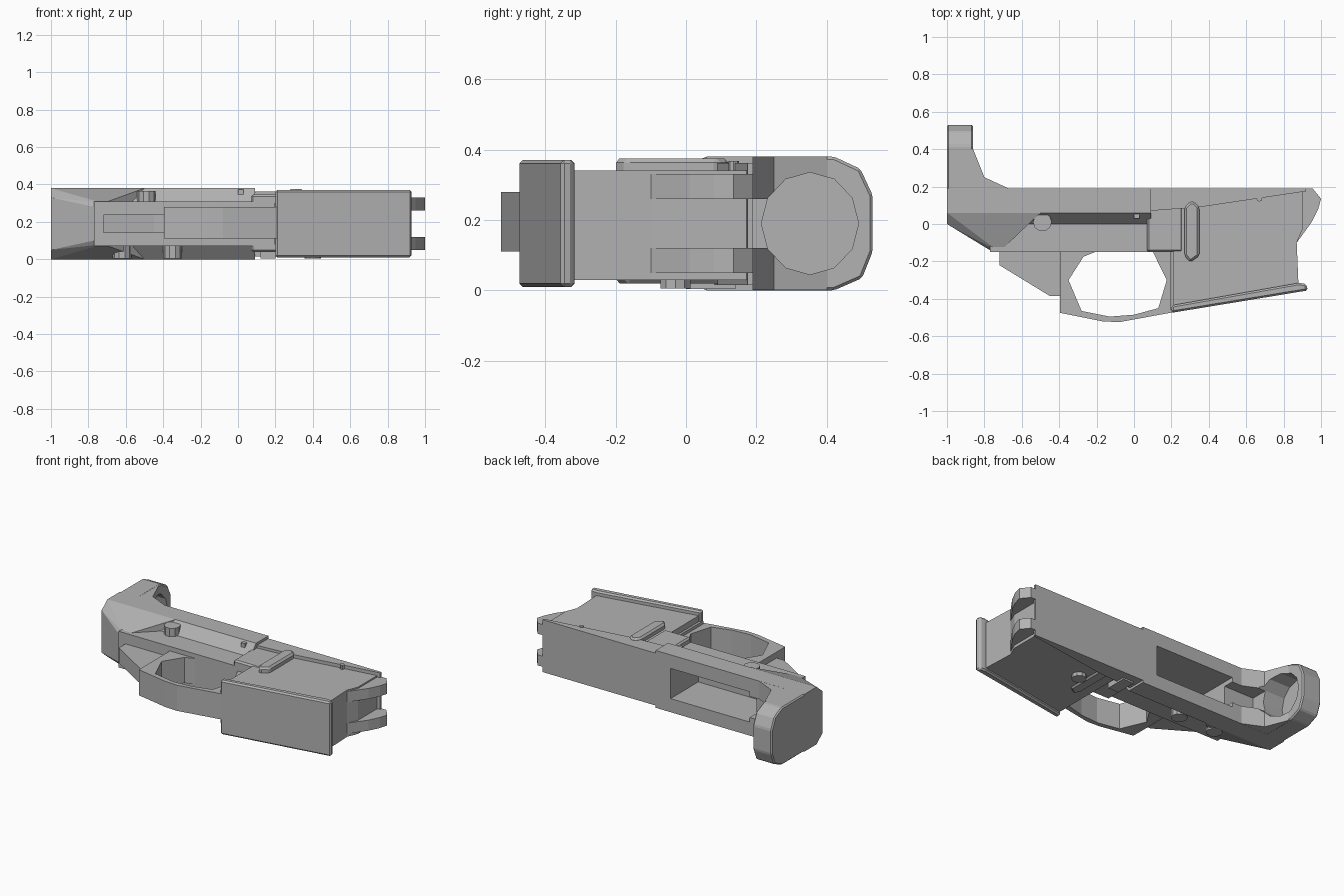
import bpy
import bmesh
from math import cos, sin, tau

cube = bpy.data.objects.get("Cube")
if cube:
    bpy.data.objects.remove(cube, do_unlink=True)

grey = bpy.data.materials.new("plain grey")
grey.use_nodes = True
GREY = (0.45, 0.45, 0.45, 1)
grey.diffuse_color = GREY
grey.node_tree.nodes["Principled BSDF"].inputs["Base Color"].default_value = GREY

MID = 0.19  # middle of the thickness


def finish(name, bm):
    bmesh.ops.recalc_face_normals(bm, faces=bm.faces)
    mesh = bpy.data.meshes.new(name)
    bm.to_mesh(mesh)
    bm.free()
    mesh.materials.append(grey)
    obj = bpy.data.objects.new(name, mesh)
    bpy.context.collection.objects.link(obj)
    return obj


def prism(name, outline, low, high, axis="z", bevel=0):
    """Extrude an outline: xy points along z, or yz points along x."""
    def place(p, h):
        return (p[0], p[1], h) if axis == "z" else (h, p[0], p[1])
    bm = bmesh.new()
    a = [bm.verts.new(place(p, low)) for p in outline]
    b = [bm.verts.new(place(p, high)) for p in outline]
    bm.faces.new(a)
    bm.faces.new(b[::-1])
    for i in range(len(a)):
        j = (i + 1) % len(a)
        bm.faces.new((a[i], b[i], b[j], a[j]))
    if bevel:
        bmesh.ops.recalc_face_normals(bm, faces=bm.faces)
        bmesh.ops.bevel(bm, geom=bm.edges[:], offset=bevel, segments=1, affect="EDGES")
    return finish(name, bm)


def box(name, x, y, z, bevel=0):
    return prism(name, [(x[0], y[0]), (x[1], y[0]), (x[1], y[1]), (x[0], y[1])],
                 z[0], z[1], bevel=bevel)


def disc(name, x, y, r, low, high, sides=10):
    ring = [(x + r * cos(tau * i / sides), y + r * sin(tau * i / sides)) for i in range(sides)]
    return prism(name, ring, low, high)


def hull(name, points):
    """Convex solid, mirrored through the thickness: (x, y, half thickness)."""
    bm = bmesh.new()
    for x, y, half in points:
        for side in (-1, 1):
            bm.verts.new((x, y, MID + side * half))
    out = bmesh.ops.convex_hull(bm, input=bm.verts)
    loose = [v for v in set(out["geom_interior"] + out["geom_unused"])
             if isinstance(v, bmesh.types.BMVert)]
    bmesh.ops.delete(bm, geom=loose, context="VERTS")
    bmesh.ops.dissolve_limit(bm, angle_limit=0.01, verts=bm.verts, edges=bm.edges)
    return finish(name, bm)


def combine(target, tool, operation):
    bpy.context.view_layer.objects.active = target
    mod = target.modifiers.new("cut", "BOOLEAN")
    mod.operation = operation
    mod.solver = "EXACT"
    mod.object = tool
    bpy.ops.object.modifier_apply(modifier=mod.name)
    bpy.data.objects.remove(tool, do_unlink=True)


# Main body: wide upper strip stepping in to a narrower lower half
section = [(0.19, 0), (0.19, 0.38), (0.06, 0.38), (0.0, 0.31), (-0.15, 0.31),
           (-0.15, 0.07), (0.0, 0.07), (0.06, 0)]
body = prism("main_body", section, -0.77, 0.09, axis="x")

# Tapered rear underside
rear = hull("rear_taper", [
    (-1, 0.19, 0.19), (-1, 0.06, 0.19), (-1, 0.0, 0.14), (-0.96, 0.0, 0.1),
    (-0.77, -0.14, 0.09), (-0.72, -0.15, 0.11), (-0.6, 0.0, 0.14),
    (-0.5, 0.06, 0.19), (-0.5, 0.19, 0.19)])
combine(body, rear, "UNION")

# Rear tower with its sloping shoulder
tower_outline = [(0.1, 0), (0.1, 0.38), (0.42, 0.38), (0.495, 0.345), (0.53, 0.27),
                 (0.53, 0.11), (0.5, 0.035), (0.42, 0)]
combine(body, prism("rear_tower", tower_outline, -1, -0.86, axis="x", bevel=0.008), "UNION")
shoulder = [(-0.99, 0.1), (-0.62, 0.1), (-0.67, 0.19), (-0.8, 0.25), (-0.86, 0.4), (-0.99, 0.4)]
combine(body, prism("rear_shoulder", shoulder, 0.0005, 0.3795), "UNION")

# Recess in the upper face and round blind opening in the tower
recess = [(-0.6, -0.1), (-0.02, -0.1), (-0.02, 0.3), (-0.6, 0.3)]
combine(body, prism("recess", recess, 0.09, 0.29), "DIFFERENCE")
combine(body, box("rear_recess", (-0.82, -0.55), (0.12, 0.3), (0.12, 0.26)), "DIFFERENCE")
bore = [(0.352 + 0.138 * cos(tau * i / 12), MID + 0.145 * sin(tau * i / 12)) for i in range(12)]
combine(body, prism("bore", bore, -0.965, -0.4, axis="x"), "DIFFERENCE")

# Lower wedge behind the guard
prism("rear_wedge", [(-0.72, -0.13), (-0.72, -0.22), (-0.45, -0.385), (-0.38, -0.385),
                     (-0.38, -0.13)], 0.14, 0.24)

# Guard loop
guard = prism("guard_loop", [(-0.395, -0.13), (-0.395, -0.475), (-0.17, -0.52), (-0.08, -0.525),
                             (0.22, -0.47), (0.22, -0.13)], 0.11, 0.28)
opening = [(-0.35, -0.3), (-0.27, -0.175), (-0.2, -0.147), (0.1, -0.147), (0.175, -0.3),
           (0.13, -0.45), (0.0, -0.485), (-0.13, -0.495), (-0.28, -0.465)]
combine(guard, prism("guard_opening", opening, 0, 0.5), "DIFFERENCE")

# Front housing block and the strip along its upper edge
prism("front_housing", [(0.21, -0.46), (0.88, -0.34), (0.87, -0.1), (0.9, -0.03), (0.9, 0.18),
                        (0.21, 0.18)], 0.03, 0.34)
prism("upper_strip", [(0.08, 0.19), (0.92, 0.19), (0.92, 0.175), (0.35, 0.09), (0.08, 0.07)],
      0.015, 0.362)
prism("housing_rim", [(0.2, -0.475), (0.93, -0.355), (0.92, -0.32), (0.88, -0.315),
                      (0.2, -0.435)], 0.01, 0.37, bevel=0.01)

# Raised panel, upright rib and rear edge of the housing
box("side_panel", (0.07, 0.26), (-0.15, 0.17), (0.04, 0.345), bevel=0.01)
prism("upright_rib", [(0.27, -0.17), (0.3, -0.205), (0.35, -0.17), (0.35, 0.09), (0.32, 0.12),
                      (0.3, 0.12), (0.27, 0.09)], 0.02, 0.375, bevel=0.012)
box("housing_back_edge", (0.195, 0.22), (-0.46, -0.14), (0.08, 0.3))

# Pair of front lugs
lug = [(0.84, 0.17), (0.91, 0.19), (0.955, 0.19), (1, 0.135), (0.985, 0.08), (0.95, 0.01),
       (0.87, -0.1), (0.84, -0.1)]
for name, low in (("lower_front_lug", 0.05), ("upper_front_lug", 0.26)):
    prism(name, lug, low, low + 0.07)

# Small surface details on both sides
disc("upper_knob", -0.49, 0.01, 0.05, 0.3, 0.365)
box("upper_tab", (0.0, 0.03), (0.03, 0.06), (0.3, 0.372))
for i, x in enumerate((-0.62, -0.35)):
    disc(f"lower_knob_{i + 1}", x, 0.0, 0.05, 0.005, 0.09)
box("lower_catch", (0.12, 0.2), (0.0, 0.14), (0.004, 0.05))
disc("lower_button", 0.4, -0.03, 0.045, 0.005, 0.05)
disc("front_pin", 0.67, 0.135, 0.015, 0.33, 0.367, 8)
